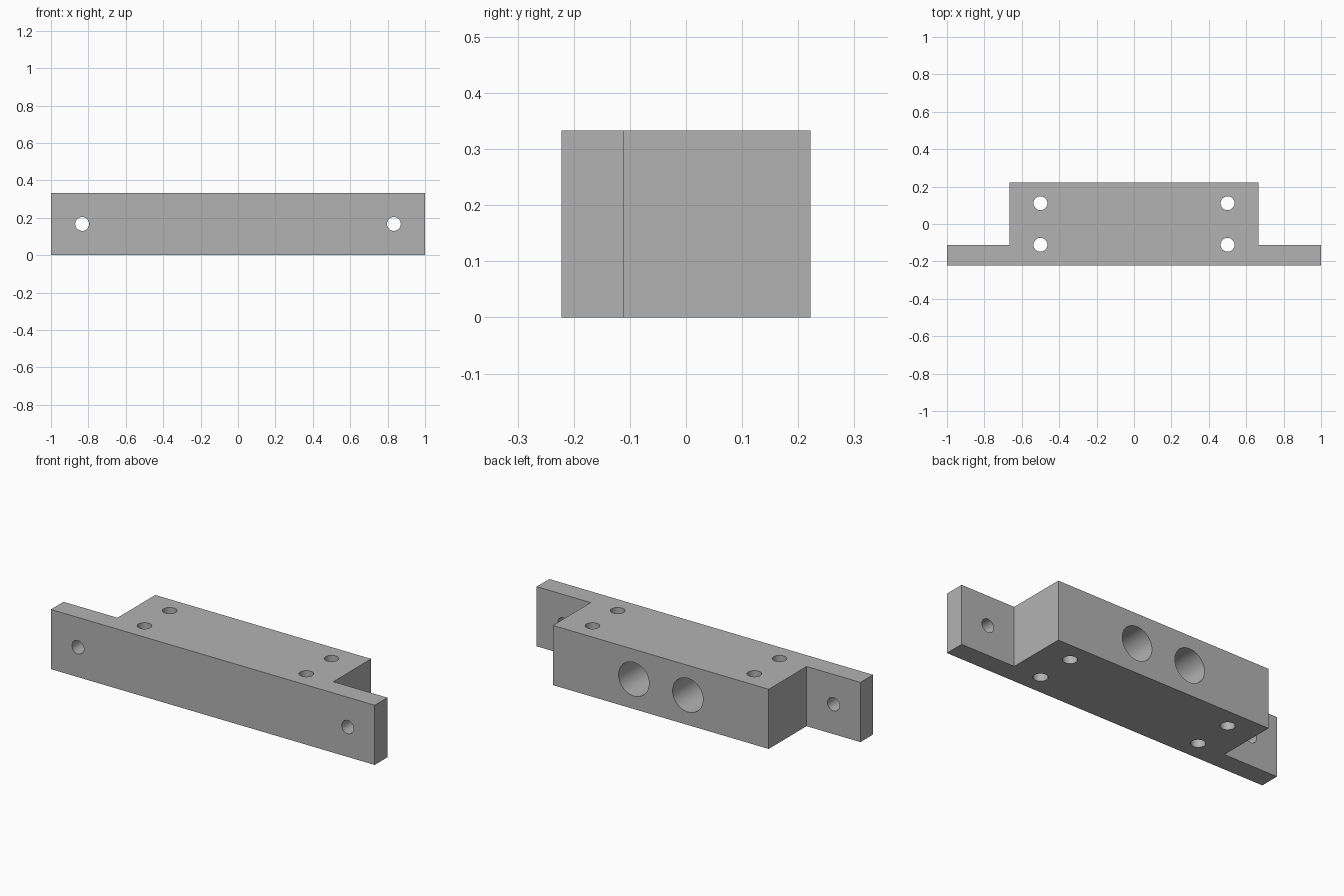
import bpy
import bmesh
import math
from mathutils import Matrix, Vector

cube = bpy.data.objects.get("Cube")
if cube:
    bpy.data.objects.remove(cube, do_unlink=True)

HEIGHT = 1 / 3
FRONT, STEP, BACK = -2 / 9, -1 / 9, 2 / 9
BLOCK_X = 2 / 3
SCREW_R, BORE_R = 0.037, 0.094

# Material
grey = bpy.data.materials.new("plain_grey")
grey.use_nodes = True
colour = (0.45, 0.45, 0.45, 1)
grey.diffuse_color = colour
grey.node_tree.nodes["Principled BSDF"].inputs["Base Color"].default_value = colour


def make_object(name, bm):
    bmesh.ops.recalc_face_normals(bm, faces=bm.faces)
    mesh = bpy.data.meshes.new(name)
    bm.to_mesh(mesh)
    bm.free()
    mesh.materials.append(grey)
    obj = bpy.data.objects.new(name, mesh)
    bpy.context.collection.objects.link(obj)
    return obj


def add_cylinder(bm, radius, centre, depth, along_y=False):
    turn = Matrix.Rotation(math.pi / 2 if along_y else 0, 4, "X")
    bmesh.ops.create_cone(bm, cap_ends=True, segments=48, radius1=radius,
                          radius2=radius, depth=depth,
                          matrix=Matrix.Translation(centre) @ turn)


# Body: stepped plan profile, mirrored and extruded upward
half = [(1, FRONT), (1, STEP), (BLOCK_X, STEP), (BLOCK_X, BACK)]
outline = half + [(-x, y) for x, y in reversed(half)]
bm = bmesh.new()
base = bm.faces.new([bm.verts.new((x, y, 0)) for x, y in outline])
top = bmesh.ops.extrude_face_region(bm, geom=[base])
bmesh.ops.translate(bm, vec=Vector((0, 0, HEIGHT)),
                    verts=[v for v in top["geom"] if isinstance(v, bmesh.types.BMVert)])
body = make_object("mounting_block", bm)

# Holes: vertical screw holes, flange holes and blind bores in the back
bm = bmesh.new()
mid = HEIGHT / 2
bore_depth = 1 / 3
for side in (-1, 1):
    for y in (-1 / 9, 1 / 9):
        add_cylinder(bm, SCREW_R, (side * 0.5, y, mid), 0.6)
    add_cylinder(bm, SCREW_R, (side * 5 / 6, (FRONT + STEP) / 2, mid), 0.3, True)
    add_cylinder(bm, BORE_R, (side / 6, BACK, mid), 2 * bore_depth, True)
cutter = make_object("hole_cutter", bm)
cutter.hide_render = True

cut = body.modifiers.new("holes", "BOOLEAN")
cut.operation = "DIFFERENCE"
cut.solver = "EXACT"
cut.object = cutter

# Apply the cut and smooth the hole walls
bpy.ops.object.select_all(action="DESELECT")
body.select_set(True)
bpy.context.view_layer.objects.active = body
bpy.ops.object.modifier_apply(modifier=cut.name)
bpy.data.objects.remove(cutter, do_unlink=True)
bpy.ops.object.shade_smooth_by_angle(angle=math.radians(30))
